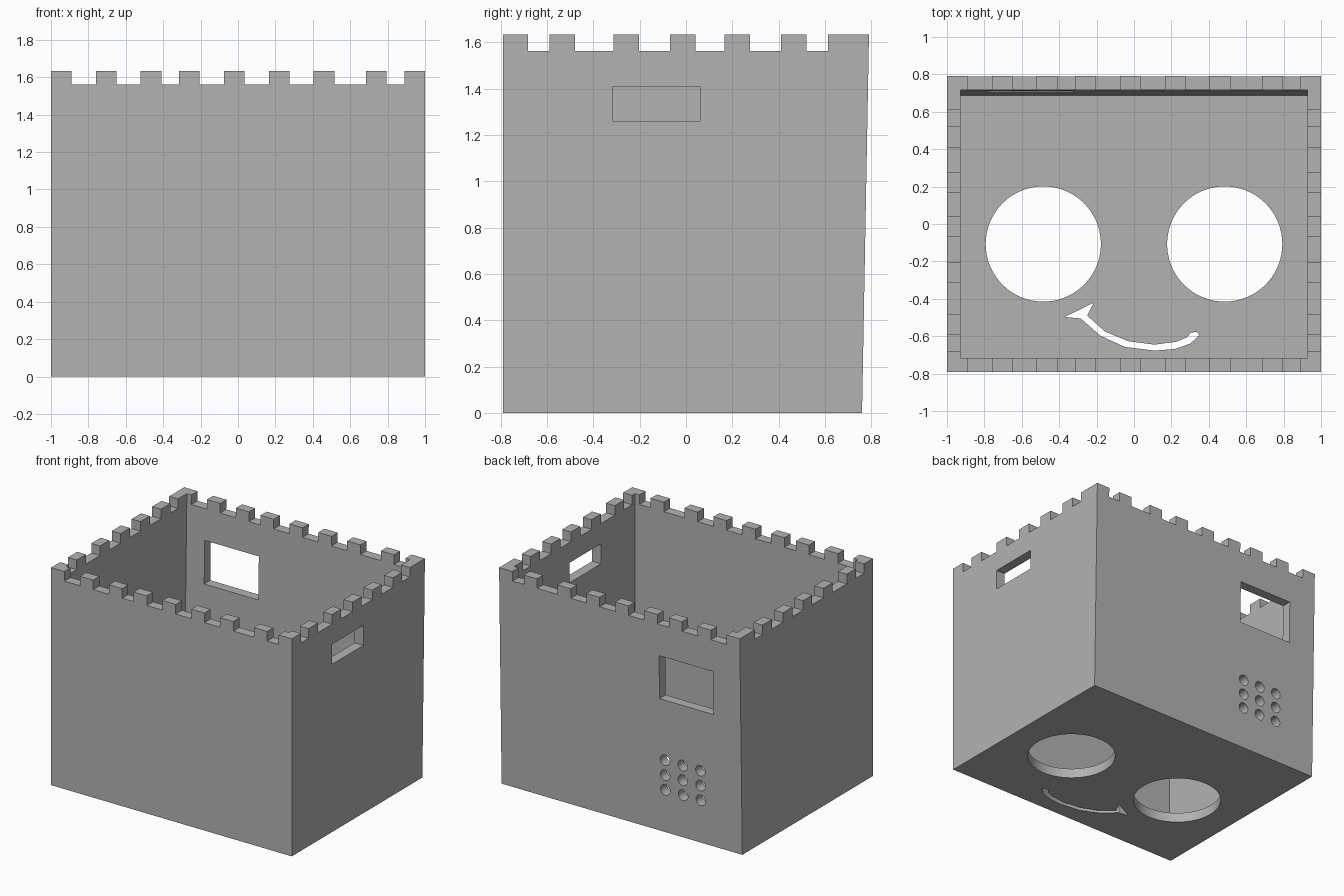
import bpy, bmesh, math
from mathutils import Matrix, Vector

if "Cube" in bpy.data.objects:
    bpy.data.objects.remove(bpy.data.objects["Cube"])

grey = bpy.data.materials.new("plain grey")
grey.use_nodes = True
grey.diffuse_color = (0.45, 0.45, 0.45, 1)
grey.node_tree.nodes["Principled BSDF"].inputs["Base Color"].default_value = (0.45, 0.45, 0.45, 1)

HEIGHT, WALL, NOTCH = 1.634, 0.073, 1.562
FRONT, BACK_LOW, BACK_TOP = -0.79, 0.76, 0.79


def prism(bm, points, offset):
    """Extrude a flat outline along an offset into a closed solid."""
    face = bm.faces.new([bm.verts.new(p) for p in points])
    result = bmesh.ops.extrude_face_region(bm, geom=[face], use_keep_orig=True)
    verts = [v for v in result["geom"] if isinstance(v, bmesh.types.BMVert)]
    bmesh.ops.translate(bm, verts=verts, vec=offset)


def box(bm, x0, x1, y0, y1, z0, z1):
    prism(bm, [(x0, y0, z0), (x1, y0, z0), (x1, y1, z0), (x0, y1, z0)], Vector((0, 0, z1 - z0)))


def cylinder(bm, centre, radius, depth, sides, tilt=0):
    matrix = Matrix.Translation(centre) @ Matrix.Rotation(tilt, 4, 'X')
    bmesh.ops.create_cone(bm, cap_ends=True, segments=sides, radius1=radius,
                          radius2=radius, depth=depth, matrix=matrix)


def make(name, bm):
    bmesh.ops.recalc_face_normals(bm, faces=bm.faces)
    mesh = bpy.data.meshes.new(name)
    bm.to_mesh(mesh)
    bm.free()
    obj = bpy.data.objects.new(name, mesh)
    bpy.context.collection.objects.link(obj)
    mesh.materials.append(grey)
    return obj


def cut(target, bm):
    """Subtract a solid from the target and discard the cutter."""
    cutter = make("cutter", bm)
    cutter.hide_render = True
    mod = target.modifiers.new("cut", 'BOOLEAN')
    mod.operation, mod.solver, mod.object = 'DIFFERENCE', 'EXACT', cutter
    bpy.context.view_layer.objects.active = target
    bpy.ops.object.modifier_apply(modifier=mod.name)
    bpy.data.objects.remove(cutter)


# Outer block with a slightly leaning back wall
bm = bmesh.new()
prism(bm, [(-1, FRONT, 0), (-1, BACK_LOW, 0), (-1, BACK_TOP, HEIGHT), (-1, FRONT, HEIGHT)], Vector((2, 0, 0)))
castle = make("castle_box", bm)

# Open interior, following the lean of the back
lean = (BACK_TOP - BACK_LOW) / HEIGHT
top = HEIGHT + 0.1
bm = bmesh.new()
x = -1 + WALL
prism(bm, [(x, FRONT + WALL, WALL), (x, BACK_LOW - WALL + lean * WALL, WALL),
           (x, BACK_LOW - WALL + lean * top, top), (x, FRONT + WALL, top)], Vector((-2 * x, 0, 0)))
cut(castle, bm)

# Battlement notches between the merlons, each cut through opposite walls
merlon = 0.11
front_starts = [-1, -0.76, -0.52, -0.315, -0.075, 0.165, 0.405, 0.685, 0.89]
side_starts = [-0.793, -0.59, -0.313, -0.07, 0.167, 0.41, 0.612]
bm = bmesh.new()
for a, b in zip(front_starts, front_starts[1:]):
    box(bm, a + merlon, b, -1, 1, NOTCH, top)
cut(castle, bm)
bm = bmesh.new()
for a, b in zip(side_starts, side_starts[1:]):
    box(bm, -1.2, 1.2, a + merlon, b, NOTCH, top)
cut(castle, bm)

# Openings: side handle slot, back window, speaker holes, eyes and smile
bm = bmesh.new()
box(bm, 0.85, 1.1, -0.315, 0.06, 1.26, 1.41)
box(bm, -0.775, -0.325, 0.6, 0.9, 1.0, 1.325)
for col in range(3):
    for row in range(3):
        cylinder(bm, (-0.365 - 0.147 * col, 0.75, 0.32 + 0.112 * row), 0.04, 0.3, 24, math.pi / 2)
for side in (-1, 1):
    cylinder(bm, (0.485 * side, -0.107, 0), 0.308, 0.3, 72)
smile = [(-0.37, -0.497), (-0.215, -0.42), (-0.25, -0.49), (-0.155, -0.575), (-0.03, -0.627),
         (0.11, -0.645), (0.225, -0.63), (0.285, -0.605), (0.305, -0.58), (0.335, -0.577),
         (0.35, -0.594), (0.3, -0.64), (0.22, -0.668), (0.11, -0.677), (-0.05, -0.657),
         (-0.18, -0.597), (-0.285, -0.505)]
prism(bm, [(x, y, -0.1) for x, y in smile], Vector((0, 0, 0.25)))
cut(castle, bm)

# Smooth the round openings while keeping every corner crisp
bpy.ops.object.select_all(action='DESELECT')
castle.select_set(True)
bpy.context.view_layer.objects.active = castle
bpy.ops.object.shade_smooth_by_angle(angle=math.radians(20))
